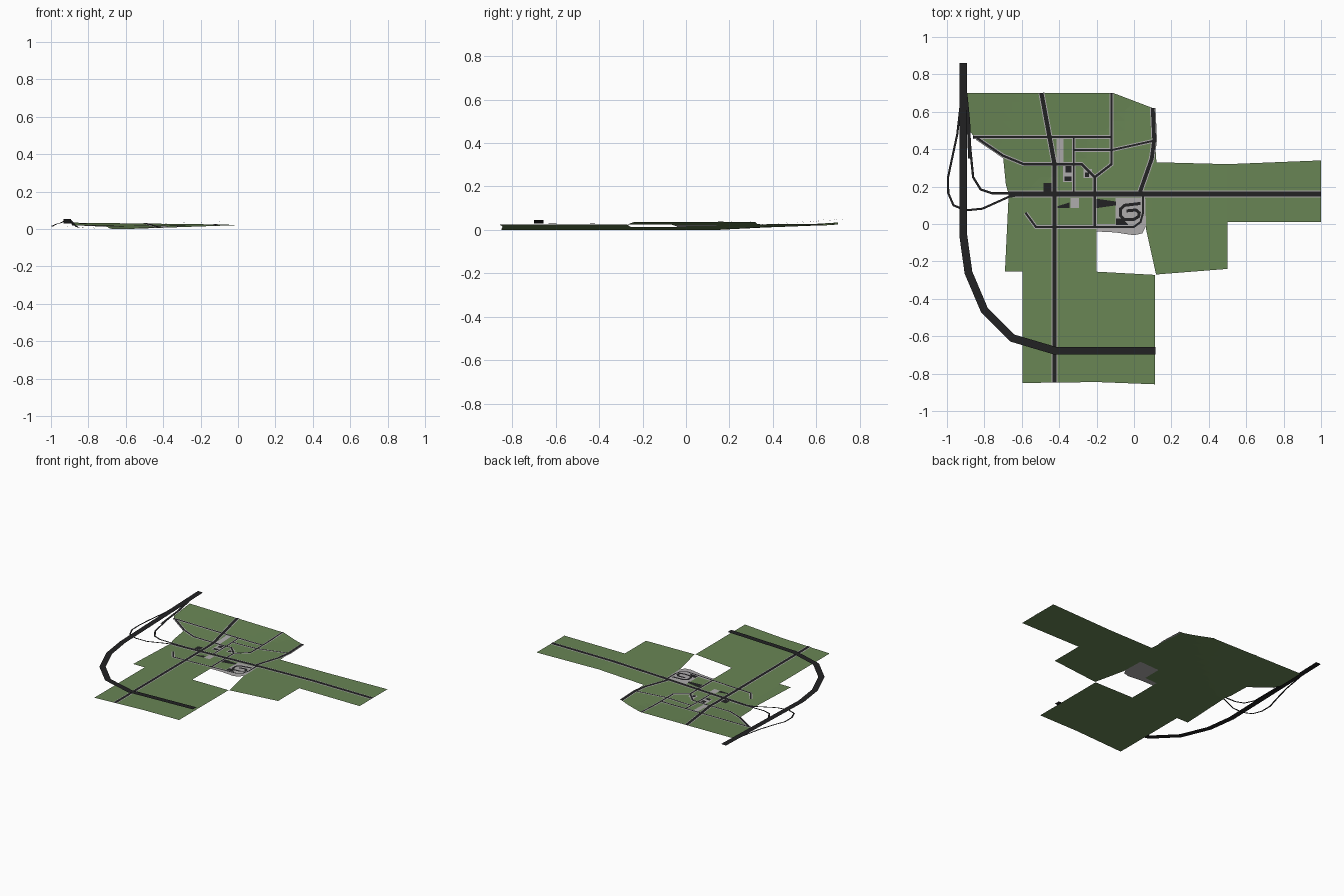
import bpy, bmesh
from mathutils import Vector


def material(name, c):
    m = bpy.data.materials.new(name)
    m.diffuse_color = (*c, 1)
    return m


GRASS = material("grass", (0.14, 0.235, 0.09))
ROAD = material("asphalt", (0.016, 0.016, 0.017))
PAVE = material("paving", (0.42, 0.41, 0.41))


# Ground height: rises to the east, and to the north behind the main street
def ground(x, y):
    east = 0.035 * max(0, min(x, 0.1) + 0.6)
    if x > 0.1:
        east += 0.011 * min(1, (x - 0.1) / 0.4)
    north = 0
    if y > 0.15:
        north = (0.034 - 0.012 * (x + 0.88)) * (y - 0.15) / 0.55
        if x > 0.12:
            north = 0
    return max(east, north)


def finish(name, bm, mat):
    me = bpy.data.meshes.new(name)
    bm.normal_update()
    bm.to_mesh(me)
    bm.free()
    ob = bpy.data.objects.new(name, me)
    me.materials.append(mat)
    bpy.context.collection.objects.link(ob)
    return ob


# Cut a flat sheet along a regular grid and lay it on the ground
def drape(bm, lift, step=0.05):
    bmesh.ops.triangulate(bm, faces=bm.faces[:])
    for axis in (0, 1):
        for i in range(-19, 20):
            co, no = Vector(), Vector()
            co[axis], no[axis] = i * step, 1
            bmesh.ops.bisect_plane(bm, geom=bm.verts[:] + bm.edges[:] + bm.faces[:],
                                   dist=1e-5, plane_co=co, plane_no=no)
    bmesh.ops.triangulate(bm, faces=bm.faces[:])
    for v in bm.verts:
        v.co.z = ground(v.co.x, v.co.y) + lift


def plot(name, pts, mat, lift):
    bm = bmesh.new()
    f = bm.faces.new([bm.verts.new((x, y, 0)) for x, y in pts])
    f.normal_update()
    if f.normal.z < 0:
        f.normal_flip()
    drape(bm, lift)
    return finish(name, bm, mat)


def rect(x0, x1, y0, y1):
    return [(x0, y0), (x1, y0), (x1, y1), (x0, y1)]


# Mitred strip along a path; 2D paths follow the ground, 3D paths keep their height
def strip(name, path, width, mat, lift=0.002):
    P = [Vector((p[0], p[1])) for p in path]
    bm = bmesh.new()
    rows = []
    for i, p in enumerate(P):
        a = (p - P[i - 1]).normalized() if i else (P[1] - p).normalized()
        b = (P[i + 1] - p).normalized() if i < len(P) - 1 else a
        t = (a + b).normalized()
        n = Vector((-t.y, t.x)) * (width / 2 / max(0.5, t.dot(a)))
        z = path[i][2] if len(path[i]) > 2 else 0
        rows.append([bm.verts.new((*(p + n), z)), bm.verts.new((*(p - n), z))])
    for r, s in zip(rows, rows[1:]):
        bm.faces.new((r[0], r[1], s[1], s[0]))
    if len(path[0]) == 2:
        drape(bm, lift)
    return finish(name, bm, mat)


# Terrain outline, open around the sunken circuit park
plot("terrain", [
    (-0.89, 0.7), (-0.11, 0.7), (0.1, 0.62), (0.12, 0.33), (0.5, 0.32), (1, 0.34),
    (1, 0.01), (0.5, 0.01), (0.5, -0.24), (0.118, -0.27), (0.065, -0.03),
    (0.06, 0.14), (-0.1, 0.14), (-0.1, 0.0), (-0.2, 0.0), (-0.2, -0.255),
    (0.112, -0.272), (0.112, -0.857), (-0.2, -0.845), (-0.595, -0.85),
    (-0.595, -0.255), (-0.69, -0.255), (-0.67, 0.16), (-0.685, 0.21),
    (-0.70, 0.36), (-0.85, 0.46), (-0.88, 0.5)], GRASS, 0)

# Town streets with paved edges
streets = {
    "main_street": ([(-0.67, 0.16), (1, 0.16)], 0.026),
    "cross_street": ([(-0.425, -0.848), (-0.425, 0.32), (-0.495, 0.7)], 0.022),
    "north_street": ([(-0.86, 0.465), (-0.12, 0.465)], 0.012),
    "bend_street": ([(-0.12, 0.7), (-0.12, 0.32), (-0.21, 0.25), (-0.21, -0.015)], 0.012),
    "west_street": ([(-0.84, 0.46), (-0.70, 0.365), (-0.59, 0.32), (-0.28, 0.32),
                     (-0.21, 0.25)], 0.012),
    "short_street": ([(-0.322, 0.465), (-0.322, 0.16)], 0.01),
    "middle_street": ([(-0.322, 0.395), (-0.12, 0.395), (0.105, 0.445)], 0.01),
    "east_street": ([(0.1, 0.62), (0.108, 0.45), (0.095, 0.35), (0.03, 0.165)], 0.02),
    "south_street": ([(-0.58, 0.06), (-0.525, -0.015), (0.0, -0.015), (0.035, 0.01),
                      (0.048, 0.06), (0.048, 0.15)], 0.011),
}
for name, (path, w) in streets.items():
    strip(name + "_edge", path, w + 0.01, PAVE, 0.001)
    strip(name, path, w, ROAD)

# Raised highway sweeping round the west side
strip("highway", [
    (-0.913, 0.86, 0.055), (-0.913, -0.06, 0.03), (-0.885, -0.26, 0.029),
    (-0.80, -0.46, 0.028), (-0.65, -0.61, 0.028), (-0.42, -0.678, 0.03),
    (0.115, -0.678, 0.045)], 0.042, ROAD)

# Slip roads joining highway and main street
strip("outer_ramp", [
    (-0.915, 0.74, 0.05), (-0.945, 0.48, 0.034), (-0.975, 0.34, 0.025),
    (-0.994, 0.25, 0.016), (-0.993, 0.165, 0.015), (-0.965, 0.1, 0.014),
    (-0.9, 0.073, 0.012), (-0.81, 0.082, 0.008), (-0.67, 0.145, 0.004),
    (-0.6, 0.158, 0.003)], 0.011, ROAD)
strip("inner_ramp", [
    (-0.905, 0.74, 0.05), (-0.888, 0.58, 0.038), (-0.875, 0.4, 0.024),
    (-0.86, 0.25, 0.01), (-0.82, 0.185, 0.006), (-0.76, 0.165, 0.004),
    (-0.66, 0.165, 0.003)], 0.012, ROAD)
strip("town_ramp", [
    (-0.9, 0.7, 0.048), (-0.885, 0.55, 0.034), (-0.878, 0.35, 0.02)], 0.018, ROAD)

# Circuit park: paved apron, infield and winding track
plot("park_apron", [
    (-0.1, 0.14), (0.06, 0.14), (0.065, -0.01), (0.045, -0.05), (0.0, -0.06),
    (-0.1, -0.045), (-0.2, -0.04), (-0.2, 0.0), (-0.1, 0.0)], PAVE, 0)
strip("winding_track", [
    (0.035, 0.11), (-0.05, 0.1), (-0.072, 0.08), (-0.072, 0.045), (-0.055, 0.025),
    (0.0, 0.025), (0.025, 0.04), (0.028, 0.06), (0.01, 0.075), (-0.04, 0.07)],
      0.016, ROAD)
plot("infield_lot", [(-0.095, 0.03), (-0.06, 0.03), (-0.03, -0.005), (-0.095, -0.005)],
     ROAD, 0.0015)
plot("wedge_lot", [(-0.2, 0.135), (-0.095, 0.12), (-0.095, 0.1), (-0.2, 0.085)], ROAD, 0.0015)

# Paved and asphalt lots in the town centre
paved = [(-0.415, -0.378, 0.325, 0.46), (-0.34, -0.295, 0.085, 0.14),
         (-0.27, -0.225, 0.245, 0.295), (-0.38, -0.33, 0.225, 0.31)]
dark = [(-0.485, -0.442, 0.175, 0.22), (-0.365, -0.335, 0.275, 0.31),
        (-0.372, -0.335, 0.23, 0.255), (-0.262, -0.24, 0.25, 0.275)]
for i, r in enumerate(paved):
    plot(f"paved_lot_{i}", rect(*r), PAVE, 0.001)
for i, r in enumerate(dark):
    plot(f"parking_lot_{i}", rect(*r), ROAD, 0.002)
plot("corner_lot", [(-0.41, 0.085), (-0.345, 0.085), (-0.345, 0.115), (-0.41, 0.095)],
     ROAD, 0.002)
